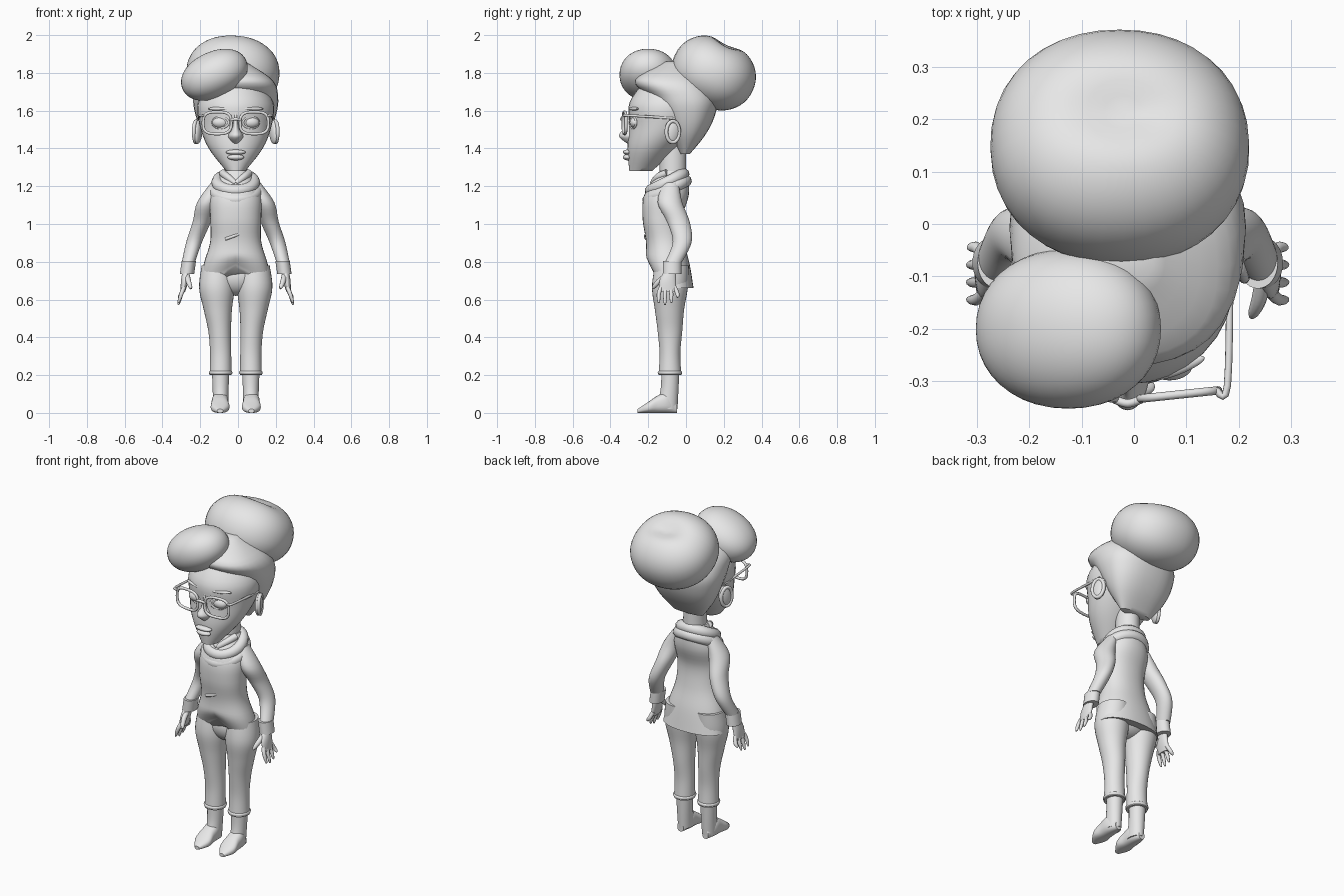
import bpy, bmesh, math
from mathutils import Vector, Euler

if "Cube" in bpy.data.objects:
    bpy.data.objects.remove(bpy.data.objects["Cube"])

CENTRE = -.012  # centre line of the figure
SIDES = {"left": 1, "right": -1}

grey = bpy.data.materials.new("plain_grey")
grey.use_nodes = True
grey.diffuse_color = (.8, .8, .8, 1)
grey.node_tree.nodes["Principled BSDF"].inputs["Base Color"].default_value = grey.diffuse_color


def activate(ob):
    bpy.ops.object.select_all(action='DESELECT')
    ob.select_set(True)
    bpy.context.view_layer.objects.active = ob


def add_object(name, data):
    ob = bpy.data.objects.new(name, data)
    bpy.context.collection.objects.link(ob)
    activate(ob)
    return ob


def finish(ob):
    ob.data.materials.clear()
    ob.data.materials.append(grey)
    activate(ob)
    bpy.ops.object.shade_smooth_by_angle(angle=math.radians(50))


def add_mesh(name, bm):
    bmesh.ops.recalc_face_normals(bm, faces=bm.faces[:])
    mesh = bpy.data.meshes.new(name)
    bm.to_mesh(mesh)
    bm.free()
    finish(add_object(name, mesh))


def rotation(degrees):
    return Euler([math.radians(angle) for angle in degrees]).to_matrix()


def signed_power(value, exponent):
    return math.copysign(abs(value) ** exponent, value)


def smooth_rows(rows, steps=5):
    """Pass a smooth spline through the rows."""
    result = []
    for i in range(len(rows) - 1):
        before, start, end = rows[max(i - 1, 0)], rows[i], rows[i + 1]
        after = rows[min(i + 2, len(rows) - 1)]
        for step in range(steps):
            t = step / steps
            result.append([b + t / 2 * (c - a + t * (2 * a - 5 * b + 4 * c - d + t * (3 * (b - c) + d - a)))
                           for a, b, c, d in zip(before, start, end, after)])
    return result + [rows[-1]]


def loft(name, start, end, width, low, high, x=0, side=1, fullness=1.0, axis='Z', bend=None, segments=32):
    """Skin evenly spaced cross-sections; low and high are the edges across the other axis."""
    count = len(width)
    columns = [c if isinstance(c, list) else [c] * count for c in (x, low, high, width)]
    places = [start + (end - start) * i / (count - 1) for i in range(count)]
    bm = bmesh.new()
    rings = []
    for mid, near, far, half, place in smooth_rows(list(zip(*columns, places))):
        ring = []
        for k in range(segments):
            angle = math.tau * k / segments
            u = CENTRE + side * mid + half * signed_power(math.cos(angle), fullness)
            v = (near + far + (far - near) * signed_power(math.sin(angle), fullness)) / 2
            point = Vector((u, v, place) if axis == 'Z' else (u, place, v))
            ring.append(bm.verts.new(bend(point) if bend else point))
        rings.append(ring)
    for lower, upper in zip(rings, rings[1:]):
        for k in range(segments):
            n = (k + 1) % segments
            bm.faces.new((lower[k], lower[n], upper[n], upper[k]))
    bm.faces.new(rings[0])
    bm.faces.new(rings[-1])
    add_mesh(name, bm)


def blob(name, centre, radii, turn=(0, 0, 0), fullness=1.0, dimple=0):
    """Rounded form, optionally dented at its top."""
    bm = bmesh.new()
    bmesh.ops.create_uvsphere(bm, u_segments=40, v_segments=24, radius=1)
    for vert in bm.verts:
        p = Vector([signed_power(c, fullness) for c in vert.co])
        if p.z > 0:
            p.z -= dimple * math.exp(-5 * p.x ** 2 - 12 * p.y ** 2)
        vert.co = rotation(turn) @ Vector([c * r for c, r in zip(p, radii)]) + Vector(centre)
    add_mesh(name, bm)


def tube(name, points, radius, cyclic=False, tip=1.0):
    """Round rod along the points, narrowing to the tip at its last quarter."""
    curve = bpy.data.curves.new(name, 'CURVE')
    curve.dimensions = '3D'
    curve.bevel_depth, curve.bevel_resolution, curve.use_fill_caps = radius, 3, True
    spline = curve.splines.new('POLY')
    spline.points.add(len(points) - 1)
    spline.use_cyclic_u = cyclic
    for i, (target, point) in enumerate(zip(spline.points, points)):
        target.co = (*point, 1)
        target.radius = 1 - (1 - tip) * (i / (len(points) - 1)) ** 4
    ob = add_object(name, curve)
    bpy.ops.object.convert(target='MESH')
    finish(ob)


def rod(name, points, radius, side=1, tip=1.0):
    path = [(CENTRE + side * x, y, z) for x, y, z in points]
    tube(name, smooth_rows(path), radius, tip=tip)


def ring(name, centre, radii, thickness, turn=(0, 0, 0), fullness=1.0, segments=32):
    points = []
    for k in range(segments):
        angle = math.tau * k / segments
        flat = Vector((radii[0] * signed_power(math.cos(angle), fullness),
                       radii[1] * signed_power(math.sin(angle), fullness), 0))
        points.append(rotation(turn) @ flat + Vector(centre))
    tube(name, points, thickness, cyclic=True)


# Head, hair and neck
loft("face", 1.28, 1.76, width=[.05, .143, .19, .2, .13],
     low=[-.3, -.31, -.3, -.3, -.22], high=[-.18, -.05, .06, .1, .05])
loft("hair", 1.37, 1.86, width=[.1, .17, .21, .225, .195, .05], fullness=.85,
     low=[-.03, -.08, -.13, -.19, -.27, -.11], high=[.02, .1, .15, .165, .11, -.02])
blob("back_bun", (-.027, .147, 1.8), (.247, .227, .187), turn=(-25, 3, 0), fullness=.93, dimple=.2)
blob("front_curl", (-.125, -.2, 1.79), (.185, .152, .122), turn=(0, -25, 0), fullness=.95)
loft("neck", 1.2, 1.45, width=[.065, .06], low=-.14, high=0)

# Facial features
loft("nose", 1.425, 1.585, width=[.02, .042, .022, .016, .016],
     low=[-.31, -.355, -.33, -.315, -.305], high=-.2)
blob("upper_lip", (CENTRE, -.31, 1.38), (.052, .024, .014))
blob("lower_lip", (CENTRE, -.31, 1.353), (.044, .024, .016))
for tag, side in SIDES.items():
    eye = (CENTRE + side * .08, -.268, 1.537)
    blob(tag + "_eye", eye, (.044, .03, .03))
    ring(tag + "_eyelid", Vector(eye) - Vector((0, .012, 0)), (.045, .03), .006, turn=(90, 0, side * 20))
    blob(tag + "_eyebrow", (CENTRE + side * .09, -.275, 1.61), (.06, .014, .01), turn=(0, 0, side * 20))
    ear = (CENTRE + side * .2, -.07, 1.488)
    blob(tag + "_ear", ear, (.02, .04, .065), turn=(-12, 0, side * 20))
    ring(tag + "_ear_rim", Vector(ear) + Vector((side * .01, 0, 0)), (.036, .056), .01,
         turn=(90, 0, 90 + side * 20))

# Glasses
for tag, side in SIDES.items():
    ring(tag + "_lens_frame", (CENTRE + side * .098, -.325, 1.535), (.075, .058), .008,
         turn=(90, 0, side * 6), fullness=.65)
    rod(tag + "_temple", [(.168, -.317, 1.573), (.19, -.308, 1.575), (.195, -.07, 1.56)], .007, side)
rod("glasses_bridge", [(-.026, -.334, 1.55), (0, -.342, 1.556), (.026, -.334, 1.55)], .008)


# Jacket with a notched front hem
def notch_hem(point):
    lowness = max(0, min(1, (.86 - point.z) / .19))
    frontness = max(0, min(1, (-.07 - point.y) / .08))
    point.z += .11 * lowness * frontness * max(0, 1 - abs(point.x - CENTRE) / .19)
    return point


loft("jacket", .66, 1.28, width=[.192, .17, .135, .135, .135, .07], fullness=.9, bend=notch_hem,
     low=[-.17, -.21, -.212, -.23, -.22, -.14], high=[.04, .02, -.01, -.02, .015, .01])
for name, height, size in (("collar", 1.22, .096), ("collar_drape", 1.178, .11)):
    ring(name, (CENTRE, -.1, height), (size, size), .033, turn=(27, 0, 0))
for tag, side in SIDES.items():
    rod(tag + "_lapel", [(.07, -.1, 1.27), (.045, -.145, 1.25), (0, -.18, 1.215)], .02, side, tip=.6)
rod("jacket_fold", [(-.055, -.208, .92), (0, -.214, .94), (.085, -.185, .975)], .008)
blob("hips", (CENTRE, -.075, .72), (.14, .09, .1))

for tag, side in SIDES.items():
    # Arms and hands
    loft(tag + "_sleeve", .8, 1.22, side=side, x=[.25, .22, .18, .15, .1],
         width=[.035, .042, .048, .054, .03],
         low=[-.11, -.07, -.1, -.15, -.12], high=[-.02, .03, .02, -.02, -.04])
    loft(tag + "_cuff", .735, .805, side=side, x=[.258, .248], width=[.038, .038], low=-.123, high=-.025)
    loft(tag + "_palm", .64, .76, side=side, x=[.28, .27, .26], width=[.012, .02, .02],
         low=[-.14, -.14, -.11], high=-.052)
    for k, finger in enumerate(("index", "middle", "ring", "little")):
        root = -.132 + .024 * k
        spread = root - .012 + .009 * k
        end = .572 + .01 * (k - 1) ** 2
        rod(f"{tag}_{finger}_finger", [(.274, root, .665), (.288, spread, .63), (.304, spread, end)],
            .0115, side, tip=.35)
    rod(tag + "_thumb", [(.258, -.1, .73), (.25, -.145, .695), (.236, -.177, .658)], .015, side, tip=.35)

    # Legs and boots
    loft(tag + "_trouser_leg", .2, .78, side=side, x=[.08, .08, .085, .095, .1, .095],
         width=[.058, .056, .06, .075, .094, .085],
         low=[-.145, -.14, -.15, -.165, -.18, -.165], high=[-.025, -.03, -.02, -.01, .01, .015])
    ring(tag + "_trouser_cuff", (CENTRE + side * .08, -.085, .213), (.052, .054), .011)
    loft(tag + "_boot_shaft", .02, .22, side=side, x=.08, width=[.04, .042, .046],
         low=[-.16, -.135, -.13], high=[-.045, -.04, -.035])
    loft(tag + "_boot_foot", -.256, -.048, side=side, x=.083, axis='Y', fullness=.8,
         width=[.015, .048, .045, .042, .02], low=0, high=[.02, .055, .09, .105, .05])
